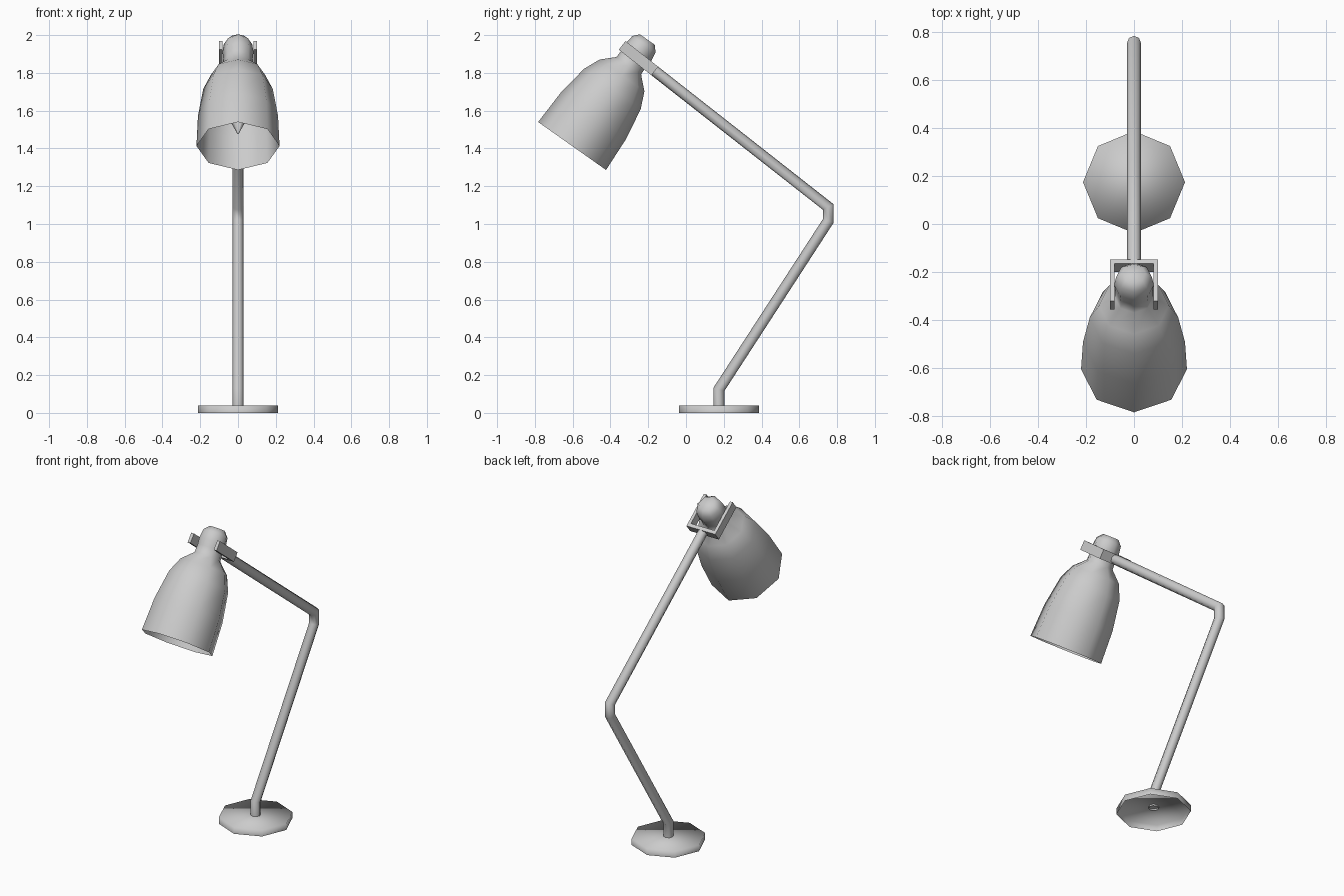
import bpy, bmesh, math
from mathutils import Vector, Matrix

if "Cube" in bpy.data.objects:
    bpy.data.objects.remove(bpy.data.objects["Cube"])


def finish(name, bm, matrix=None, smooth=True):
    if matrix:
        bm.transform(matrix)
    bmesh.ops.recalc_face_normals(bm, faces=bm.faces)
    for f in bm.faces:
        f.smooth = smooth
    me = bpy.data.meshes.new(name)
    bm.to_mesh(me)
    bm.free()
    ob = bpy.data.objects.new(name, me)
    bpy.context.collection.objects.link(ob)
    return ob


def bridge(bm, rings):
    n = len(rings[0])
    for a, b in zip(rings, rings[1:]):
        for i in range(n):
            j = (i + 1) % n
            bm.faces.new((a[i], a[j], b[j], b[i]))


def lathe(name, profile, matrix, sides=8):
    """Turn (radius, height) points about local z; the last ring is capped."""
    bm = bmesh.new()
    rings = []
    for r, h in profile:
        angles = [2 * math.pi * i / sides for i in range(sides)]
        rings.append([bm.verts.new((r * math.cos(a), r * math.sin(a), h)) for a in angles])
    bridge(bm, rings)
    bm.faces.new(rings[-1])
    return finish(name, bm, matrix)


def tube(name, path, radius, sides=8):
    """Mitred tube along a path in the yz plane."""
    bm = bmesh.new()
    pts = [Vector((0, y, z)) for y, z in path]
    rings = []
    for i, p in enumerate(pts):
        d_in = (p - pts[max(i - 1, 0)]).normalized()
        d_out = (pts[min(i + 1, len(pts) - 1)] - p).normalized()
        tangent = (d_in + d_out).normalized()
        along = d_out if d_out.length else d_in
        side = Vector((0, -tangent.z, tangent.y)) / tangent.dot(along)
        rings.append([bm.verts.new(p + radius * (Vector((math.cos(a), 0, 0)) + math.sin(a) * side))
                      for a in (2 * math.pi * k / sides for k in range(sides))])
    bridge(bm, rings)
    return finish(name, bm)


# Base: eight-sided disc, open underneath
lathe("base", [(0.212, 0), (0.212, 0.04)], Matrix.Translation((0, 0.174, 0)))

# Bent arm
tube("arm", [(0.174, 0.03), (0.174, 0.124), (0.753, 1.016), (0.753, 1.09), (-0.165, 1.81)], 0.029)

# Fork at the arm's end: U outline extruded across its thickness
u = Vector((0, -0.787, 0.617))
w = Vector((0, 0.617, 0.787))
origin = Vector((0, -0.165, 1.81))
outline = [(-0.1, 0), (0.1, 0), (0.1, 0.22), (0.081, 0.22),
           (0.081, 0.022), (-0.081, 0.022), (-0.081, 0.22), (-0.1, 0.22)]
bm = bmesh.new()
face = bm.faces.new([bm.verts.new(origin + Vector((x, 0, 0)) + u * t - w * 0.029) for x, t in outline])
ext = bmesh.ops.extrude_face_region(bm, geom=[face])
bmesh.ops.translate(bm, vec=w * 0.058, verts=[v for v in ext["geom"] if isinstance(v, bmesh.types.BMVert)])
finish("fork", bm, smooth=False)

# Tilted shade with neck and knob, and the bulb inside
tilt = Matrix.Translation((0, -0.603, 1.413)) @ Matrix.Rotation(-math.atan2(0.577, 0.817), 4, 'X')
lathe("shade", [(0.22, 0), (0.212, 0.195), (0.184, 0.37), (0.145, 0.458), (0.08, 0.52),
                (0.078, 0.57), (0.082, 0.61), (0.075, 0.66), (0.048, 0.69)], tilt)
lathe("bulb", [(0.004, 0.08), (0.05, 0.18), (0.05, 0.26), (0.03, 0.36), (0.03, 0.52)], tilt)
